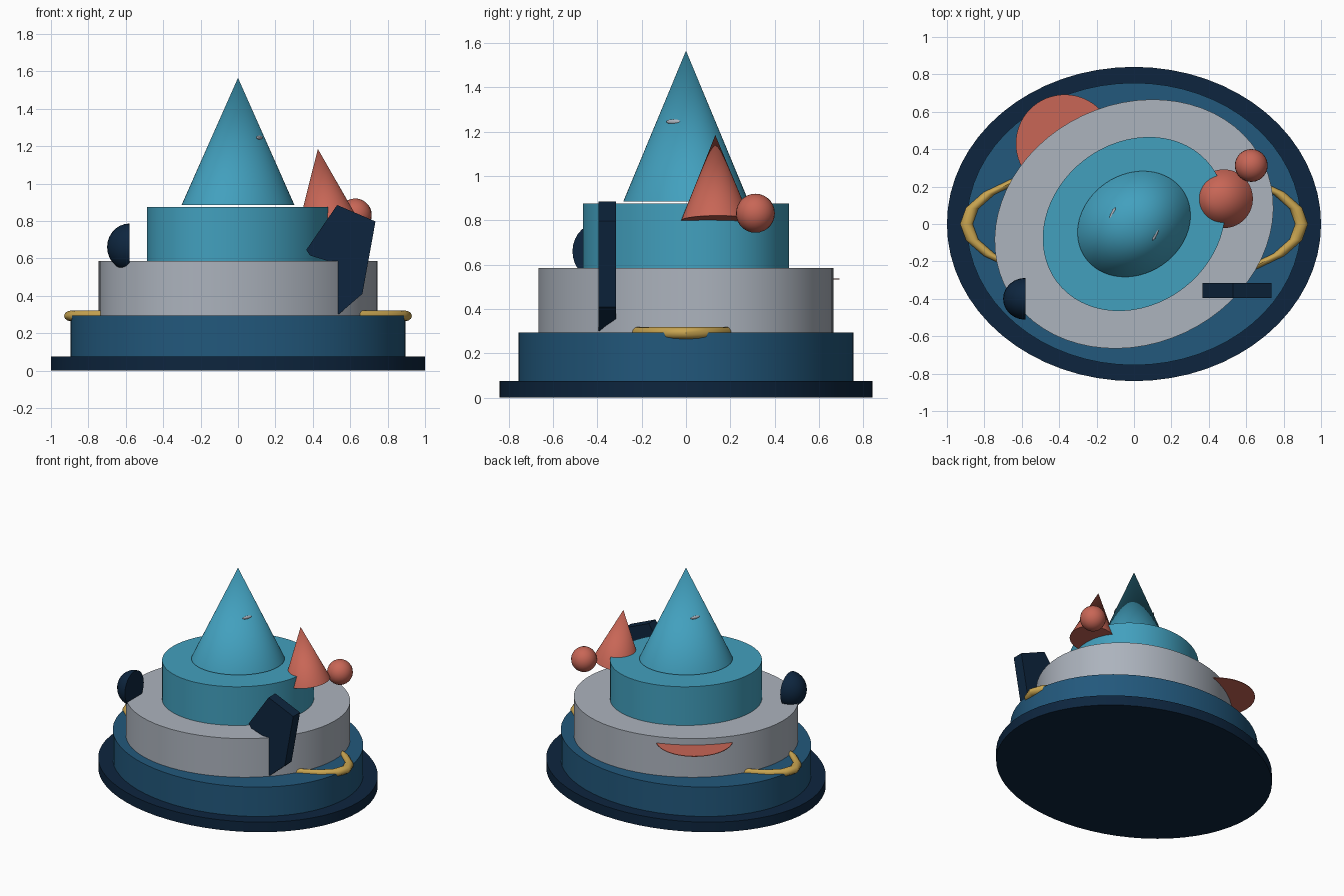
import bpy, bmesh, math
from mathutils import Matrix, Vector

if "Cube" in bpy.data.objects:
    bpy.data.objects.remove(bpy.data.objects["Cube"])


def srgb(r, g, b):
    f = lambda c: c / 12.92 if c <= 0.04045 else ((c + 0.055) / 1.055) ** 2.4
    return (f(r / 255), f(g / 255), f(b / 255), 1)


def material(name, *rgb):
    m = bpy.data.materials.new(name)
    m.diffuse_color = srgb(*rgb)
    m.use_nodes = True
    m.node_tree.nodes["Principled BSDF"].inputs["Base Color"].default_value = m.diffuse_color
    return m


NAVY = material("navy", 13, 37, 62)
BLUE = material("deep blue", 34, 88, 124)
GREY = material("pale grey", 172, 179, 189)
TEAL = material("teal", 66, 160, 190)
RED = material("coral red", 200, 102, 86)
GOLD = material("gold", 200, 164, 80)


def finish(name, bm, mat, angle=35):
    bmesh.ops.recalc_face_normals(bm, faces=bm.faces)
    me = bpy.data.meshes.new(name)
    bm.to_mesh(me)
    bm.free()
    me.materials.append(mat)
    ob = bpy.data.objects.new(name, me)
    bpy.context.collection.objects.link(ob)
    bpy.context.view_layer.objects.active = ob
    ob.select_set(True)
    if angle:
        bpy.ops.object.shade_smooth_by_angle(angle=math.radians(angle))
    ob.select_set(False)
    return ob


def tier(name, mat, a, b, z0, z1, turn=0, top=1, at=(0, 0)):
    """Elliptical drum (top=1) or cone (top=0)."""
    bm = bmesh.new()
    bmesh.ops.create_cone(bm, cap_ends=True, segments=64, radius1=1, radius2=top, depth=1)
    bm.transform(Matrix.Translation((*at, (z0 + z1) / 2))
                 @ Matrix.Rotation(math.radians(turn), 4, 'Z')
                 @ Matrix.Diagonal((a, b, z1 - z0, 1)))
    return finish(name, bm, mat)


def ellipsoid(name, mat, centre, size, turn=0, keep_left=False):
    bm = bmesh.new()
    bmesh.ops.create_uvsphere(bm, u_segments=24, v_segments=14, radius=1)
    if keep_left:
        geom = bm.verts[:] + bm.edges[:] + bm.faces[:]
        cut = bmesh.ops.bisect_plane(bm, geom=geom, dist=1e-4, plane_co=(0, 0, 0),
                                     plane_no=(1, 0, 0), clear_outer=True)
        edges = [e for e in cut["geom_cut"] if isinstance(e, bmesh.types.BMEdge)]
        bmesh.ops.holes_fill(bm, edges=edges, sides=0)
    bm.transform(Matrix.Translation(centre) @ Matrix.Rotation(math.radians(turn), 4, 'Z')
                 @ Matrix.Diagonal((*size, 1)))
    return finish(name, bm, mat)


# Stacked tiers and the main spire
tier("base_plate", NAVY, 1.0, 0.84, 0, 0.075)
tier("lower_tier", BLUE, 0.895, 0.755, 0.075, 0.295)
tier("middle_tier", GREY, 0.766, 0.642, 0.295, 0.585, 25)
tier("upper_tier", TEAL, 0.516, 0.434, 0.585, 0.875, 37)
tier("spire", TEAL, 0.317, 0.266, 0.885, 1.565, 34, top=0)

# Small pale slivers on both sides of the spire
for side, sgn in (("front", 1), ("back", -1)):
    ellipsoid(f"spire_sliver_{side}", GREY, (0.115 * sgn, -0.056 * sgn, 1.245),
              (0.009, 0.036, 0.011), -25)

# Thin disc protruding from the back left of the middle tier
tier("side_disc", RED, 0.262, 0.262, 0.533, 0.537, at=(-0.37, 0.43))

# Leaning small cone
apex, foot = Vector((0.427, 0.132, 1.185)), Vector((0.48, 0.135, 0.80))
axis = apex - foot
bm = bmesh.new()
bmesh.ops.create_cone(bm, cap_ends=True, segments=48, radius1=0.157, radius2=0,
                      depth=axis.length)
bm.transform(Matrix.Translation((apex + foot) / 2)
             @ axis.to_track_quat('Z', 'Y').to_matrix().to_4x4())
finish("small_cone", bm, RED)

# Ball beside the small cone, half dome on the left
ellipsoid("ball", RED, (0.627, 0.313, 0.832), (0.088, 0.088, 0.088))
ellipsoid("half_dome", NAVY, (-0.58, -0.40, 0.66), (0.12, 0.112, 0.126), keep_left=True)

# Angular plate on the front right
profile = [(0.53, 0.885), (0.735, 0.797), (0.665, 0.41), (0.54, 0.302), (0.50, 0.302),
           (0.50, 0.58), (0.385, 0.615), (0.365, 0.645)]
bm = bmesh.new()
face = bm.faces.new([bm.verts.new((x, -0.395, z)) for x, z in profile])
ext = bmesh.ops.extrude_face_region(bm, geom=[face], use_keep_orig=True)
bmesh.ops.translate(bm, vec=(0, 0.08, 0),
                    verts=[v for v in ext["geom"] if isinstance(v, bmesh.types.BMVert)])
finish("angular_plate", bm, NAVY, angle=0)

# Stretched gold ring whose ends show as two handles
bm = bmesh.new()
N, M, R, r = 24, 12, 0.963, 0.037
rings = []
for i in range(N):
    u = math.tau * i / N
    ring = []
    for j in range(M):
        v = math.tau * j / M
        d = R + r * math.cos(v)
        ring.append(bm.verts.new((0.93 * d * math.cos(u), 0.34 * d * math.sin(u),
                                  0.292 + 0.028 * math.sin(v))))
    rings.append(ring)
for i in range(N):
    p, q = rings[i], rings[(i + 1) % N]
    for j in range(M):
        k = (j + 1) % M
        bm.faces.new((p[j], q[j], q[k], p[k]))
finish("gold_ring", bm, GOLD)
